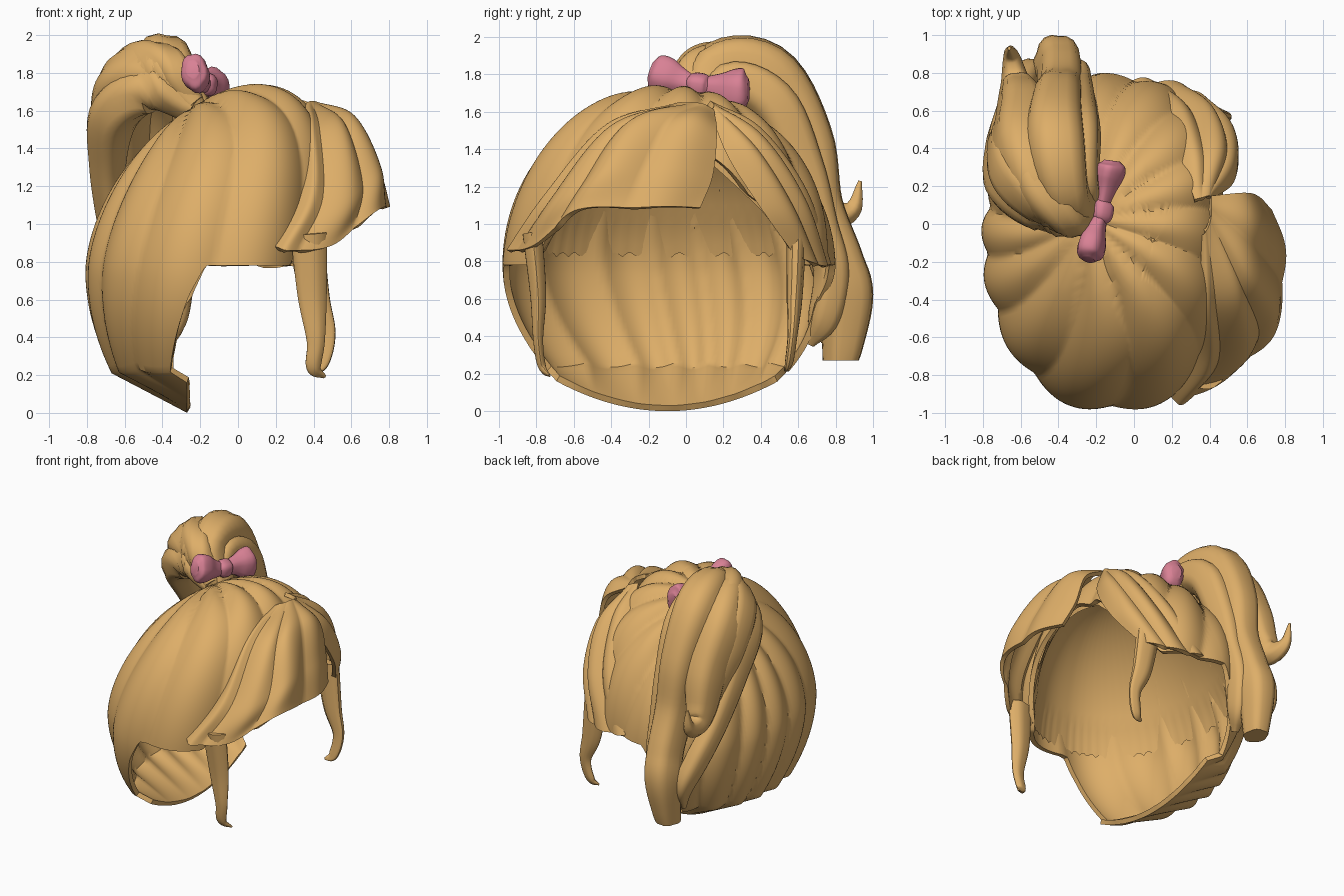
import bpy, bmesh, math
from mathutils import Vector as V

if "Cube" in bpy.data.objects:
    bpy.data.objects.remove(bpy.data.objects["Cube"])


def material(name, rgb):
    m = bpy.data.materials.new(name)
    m.diffuse_color = (*rgb, 1)
    m.use_nodes = True
    m.node_tree.nodes["Principled BSDF"].inputs["Base Color"].default_value = m.diffuse_color
    return m


HAIR = material("golden_hair", (0.73, 0.425, 0.14))
PINK = material("pink_ribbon", (0.69, 0.22, 0.30))


def finish(name, bm, mat, thick=0.0):
    """Turn a bmesh into a smooth object, optionally thickened inwards."""
    bmesh.ops.remove_doubles(bm, verts=bm.verts, dist=0.0005)
    me = bpy.data.meshes.new(name)
    bm.to_mesh(me)
    bm.free()
    me.materials.append(mat)
    ob = bpy.data.objects.new(name, me)
    bpy.context.collection.objects.link(ob)
    bpy.ops.object.select_all(action='DESELECT')
    ob.select_set(True)
    bpy.context.view_layer.objects.active = ob
    if thick:
        mod = ob.modifiers.new("thickness", 'SOLIDIFY')
        mod.thickness = thick
        mod.offset = -1
        bpy.ops.object.modifier_apply(modifier=mod.name)
    bpy.ops.object.shade_smooth_by_angle(angle=math.radians(40))
    return ob


def spline(pts, t):
    """Smooth curve through points (vectors or numbers), t from 0 to 1."""
    n = len(pts) - 1
    i = min(int(t * n), n - 1)
    f = t * n - i
    b, c = pts[i], pts[i + 1]
    a = pts[i - 1] if i > 0 else b * 2 - c
    d = pts[i + 2] if i + 2 <= n else c * 2 - b
    return (b * 2 + (c - a) * f + (a * 2 - b * 5 + c * 4 - d) * f ** 2
            + (b * 3 - a - c * 3 + d) * f ** 3) * 0.5


def lerp_table(table, x):
    for (x0, y0), (x1, y1) in zip(table, table[1:]):
        if x <= x1:
            return y0 + (y1 - y0) * (x - x0) / (x1 - x0)
    return table[-1][1]


def lock(name, pts, widths, ref, flat=0.85, mat=HAIR, trim=None, steps=40, sides=20, groove=0.1):
    """Tapered tube of hair; its flat side faces away from the ref point."""
    pts, ref = [V(p) for p in pts], V(ref)
    bm = bmesh.new()
    rings = []
    for k in range(steps + 1):
        t = k / steps
        p = spline(pts, t)
        tan = (spline(pts, min(1, t + 0.01)) - spline(pts, max(0, t - 0.01))).normalized()
        side = tan.cross(p - ref).normalized()
        nrm = side.cross(tan)
        w = max(0.006, spline(widths, t))
        ring = []
        for j in range(sides):
            a = 2 * math.pi * j / sides
            r = w * (1 - groove + groove * abs(math.sin(2.5 * a)))
            q = p + side * (r * math.cos(a)) + nrm * (r * flat * math.sin(a))
            if trim is not None:
                q.z = max(q.z, trim)
            ring.append(bm.verts.new(q))
        rings.append(ring)
    for r0, r1 in zip(rings, rings[1:]):
        for j in range(sides):
            bm.faces.new((r0[j], r0[j - 1], r1[j - 1], r1[j]))
    bm.faces.new(rings[0])
    bm.faces.new(rings[-1][::-1])
    bmesh.ops.recalc_face_normals(bm, faces=bm.faces)
    return finish(name, bm, mat)


def sheet(name, strands, ridges, nu=60, nv=30):
    """Curved sheet of hair lofted across several strands."""
    strands = [[V(p) for p in s] for s in strands]
    bm = bmesh.new()
    grid = []
    for i in range(nu + 1):
        u = i / nu
        col = []
        for j in range(nv + 1):
            v = j / nv
            p = spline([spline(s, v) for s in strands], u)
            out = (p - V((0, -0.1, 0.9))).normalized()
            bump = abs(math.sin(math.pi * u * ridges)) - 0.5
            col.append(bm.verts.new(p + out * 0.04 * bump * math.sin(math.pi * 0.8 * v)))
        grid.append(col)
    for a, b in zip(grid, grid[1:]):
        for j in range(nv):
            bm.faces.new((a[j], a[j + 1], b[j + 1], b[j]))
    return finish(name, bm, HAIR, 0.03)


# Hair cap: domed shell whose hem height depends on the angle from the face
HEM = [(0, 1.4), (15, 1.36), (35, 1.08), (53, 0.78), (92, 0.78), (100, 0.62), (106, 0.45), (114, 0.22), (180, 0.22)]
COLS, ROWS, NAPE = 240, 56, 10


def cap_point(theta, u, low=0.0, ridge=0.038):
    hem = max(low, lerp_table(HEM, abs(math.degrees(theta))))
    end = math.acos((hem - 0.75) / 0.98) / (math.pi / 2) if hem > 0.75 else 1 + (0.75 - hem) / 1.4
    s = u * end
    if s < 1:
        z, f = 0.75 + 0.98 * math.cos(s * math.pi / 2), math.sin(s * math.pi / 2)
    else:
        z = 0.75 - (s - 1) * 1.4
        f = 1 - 0.21 * ((0.75 - z) / 0.53) ** 2
    lift = max(0, (z - 0.75) / 0.98) ** 1.5
    c, sn = math.cos(theta), math.sin(theta)
    if c > 0:                              # squarer towards the face
        c, sn = c ** 0.8, math.copysign(abs(sn) ** 0.8, sn)
    p = V((-0.15 + 0.25 * lift + 0.645 * f * c, -0.1 + 0.885 * f * sn, z))
    # combed ridges running towards the ponytail base
    dx, dy = p.x + 0.24, p.y - 0.03
    r = math.hypot(dx, dy)
    wave = abs(math.sin(7 * math.atan2(dy, dx) + 1.8 * (1.2 - z)))
    out = (p - V((-0.1, -0.1, 0.75))).normalized()
    return p + out * ridge * (wave - 0.6) * min(1, r / 0.4)


def dome(name, columns, thick):
    bm = bmesh.new()
    cols = [[bm.verts.new(p) for p in col] for col in columns]
    for i, a in enumerate(cols):
        b = cols[(i + 1) % len(cols)]
        for j in range(min(len(a), len(b)) - 1):
            bm.faces.new((a[j], a[j + 1], b[j + 1], b[j]))
    return finish(name, bm, HAIR, thick)


ANGLES = [-math.pi + 2 * math.pi * i / COLS for i in range(COLS)]
columns = []
for th in ANGLES:
    col = [cap_point(th, j / ROWS) for j in range(ROWS + 1)]
    if abs(math.degrees(th)) >= 114:      # nape tucked in under the back
        p = col[-1]
        dy = p.y + 0.1
        q = V((-0.27, -0.1 + dy * 0.92, 0.0 + 0.2 * (dy / 0.72) ** 2))
        col += [p.lerp(q, k / NAPE) for k in range(1, NAPE + 1)]
    columns.append(col)
dome("hair_cap", columns, 0.035)

# Smooth scalp lining inside the cap, with a ragged lower fringe
CORE = V((-0.12, -0.1, 0.8))
lining = []
for i, th in enumerate(ANGLES):
    low = 0.82 + 0.03 * abs(math.sin(i * 2.3))
    col = []
    for j in range(25):
        p = cap_point(th, j / 24, low, 0.0)
        col.append(CORE + (p - CORE) * (0.92 + 0.03 * max(0, j - 20) / 4))
    lining.append(col)
dome("scalp_lining", lining, 0)

# Bangs swept to both sides of the parting
sheet("long_bangs", [
    [(.36, -.06, 1.64), (.35, -.40, 1.53), (.33, -.70, 1.18), (.20, -.93, .88)],
    [(.38, -.04, 1.65), (.41, -.42, 1.52), (.42, -.74, 1.15), (.28, -.94, .86)],
    [(.40, .00, 1.65), (.54, -.38, 1.52), (.60, -.66, 1.15), (.50, -.80, .89)],
    [(.41, .05, 1.65), (.60, -.26, 1.56), (.73, -.45, 1.28), (.73, -.59, 1.07)],
    [(.41, .10, 1.64), (.62, -.03, 1.56), (.74, -.15, 1.30), (.80, -.22, 1.09)],
    [(.41, .15, 1.61), (.60, .17, 1.50), (.68, .15, 1.27), (.74, .08, 1.09)]], 4)
sheet("short_bangs", [
    [(.41, .13, 1.60), (.54, .23, 1.37), (.56, .42, 1.08), (.44, .60, .82)],
    [(.40, .15, 1.63), (.50, .39, 1.41), (.45, .59, 1.10), (.30, .72, .78)],
    [(.36, .14, 1.65), (.37, .40, 1.49), (.30, .63, 1.15), (.12, .76, .78)],
    [(.32, .13, 1.66), (.24, .38, 1.51), (.15, .62, 1.20), (-.02, .765, .80)]], 3)

# Loose strands in front of the ears
lock("side_strand_near", [(.37, -.82, .95), (.39, -.79, .62), (.41, -.79, .38), (.40, -.77, .24), (.46, -.73, .19)],
     [.10, .08, .05, .04, .01], (.4, -.1, .5), 0.55)
lock("side_strand_far", [(.36, .59, .95), (.41, .58, .62), (.47, .57, .42), (.44, .55, .26), (.38, .53, .22)],
     [.10, .08, .05, .04, .01], (.4, -.1, .5), 0.55)

# Ponytail: locks rising from the tie, arching over and hanging down
SIDE = (6, 0.4, 1)
lock("ponytail_main", [(-.2, .06, 1.6), (-.36, .17, 1.81), (-.42, .42, 1.77), (-.41, .62, 1.45),
                       (-.39, .69, 1.1), (-.39, .81, .8), (-.41, .86, .6), (-.43, .83, .26)],
     [.08, .17, .21, .18, .16, .15, .15, .10], SIDE, trim=0.27)
lock("ponytail_flick", [(-.22, .04, 1.6), (-.45, .13, 1.79), (-.58, .37, 1.70), (-.59, .58, 1.4),
                        (-.61, .68, 1.15), (-.63, .77, 1.05), (-.65, .89, 1.08), (-.66, .93, 1.23)],
     [.08, .17, .20, .17, .13, .09, .05, .01], SIDE)
lock("ponytail_outer", [(-.24, .02, 1.6), (-.46, .07, 1.72), (-.65, .22, 1.60), (-.69, .40, 1.32),
                        (-.66, .57, 1.0), (-.60, .72, .75), (-.54, .80, .55), (-.50, .74, .36)],
     [.08, .14, .16, .12, .10, .10, .08, .02], SIDE)
lock("ponytail_shoulder", [(-.23, .02, 1.62), (-.42, .09, 1.80), (-.61, .24, 1.75), (-.67, .42, 1.52), (-.64, .58, 1.2)],
     [.08, .14, .16, .13, .08], SIDE)
lock("ponytail_inner", [(-.2, .1, 1.6), (-.28, .24, 1.76), (-.29, .47, 1.64), (-.30, .62, 1.3),
                        (-.30, .71, 1.0), (-.31, .78, .75), (-.34, .74, .5), (-.38, .66, .36)],
     [.08, .12, .14, .13, .11, .10, .09, .03], SIDE)
lock("ponytail_top", [(-.22, .04, 1.62), (-.34, .05, 1.79), (-.50, .17, 1.83), (-.58, .38, 1.74), (-.60, .52, 1.5)],
     [.07, .13, .15, .14, .10], SIDE)

# Ribbon bow: two flared loops and a knot
FACE = (-6, 0, 1)
lock("bow_loop_near", [(-.17, .05, 1.74), (-.20, -.03, 1.765), (-.22, -.10, 1.79), (-.235, -.16, 1.81), (-.24, -.19, 1.82)],
     [.045, .075, .105, .10, .05], FACE, 0.7, PINK, steps=28, groove=0.08)
lock("bow_loop_far", [(-.17, .08, 1.74), (-.15, .17, 1.73), (-.135, .24, 1.72), (-.12, .30, 1.715), (-.115, .335, 1.715)],
     [.045, .075, .11, .115, .06], FACE, 0.7, PINK, steps=28, groove=0.08)
lock("bow_knot", [(-.185, .01, 1.745), (-.175, .04, 1.745), (-.165, .10, 1.735), (-.155, .13, 1.73)],
     [.035, .065, .065, .035], FACE, 0.95, PINK, steps=12, groove=0.08)
